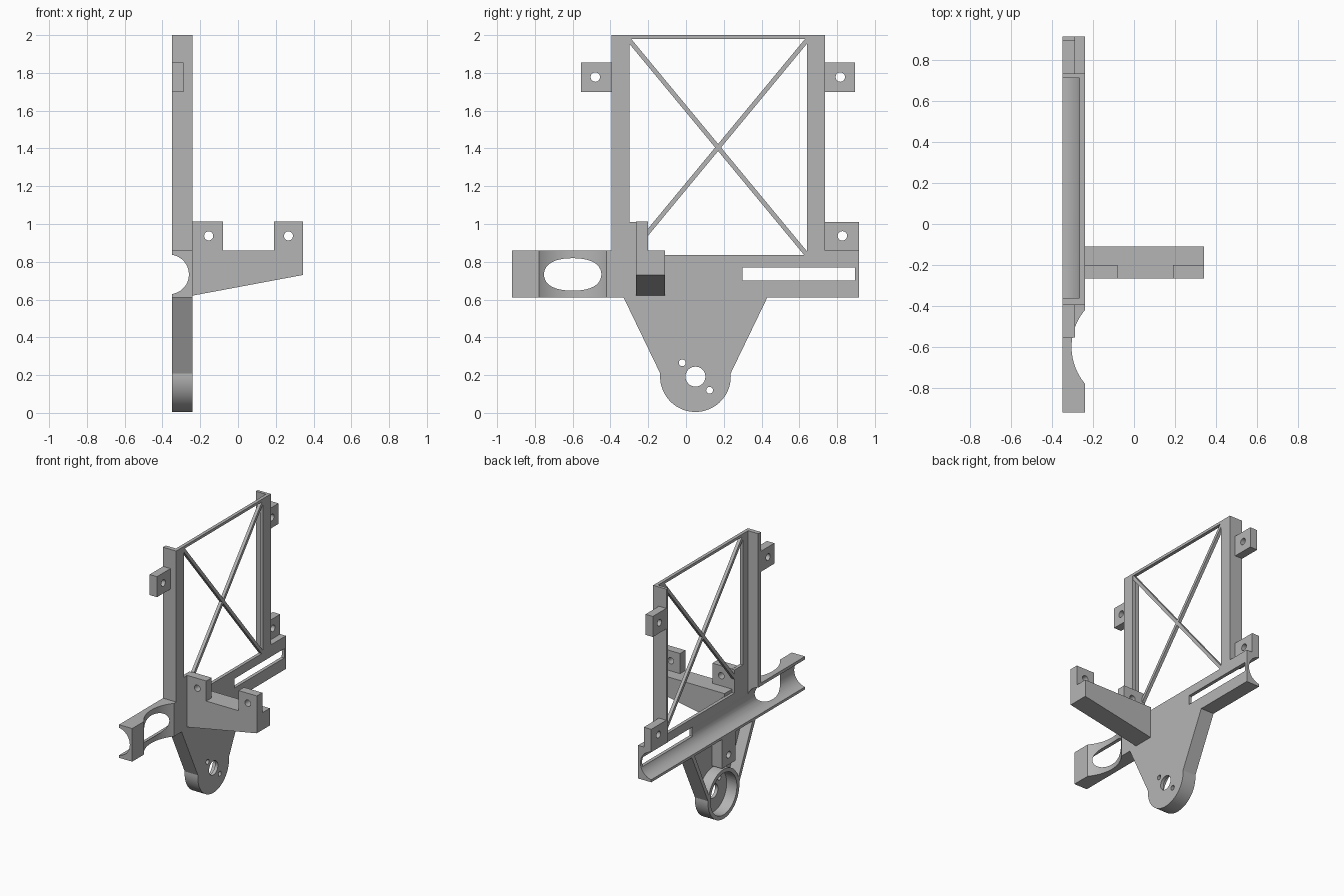
import bpy, bmesh, math
from mathutils import Vector

if "Cube" in bpy.data.objects:
    bpy.data.objects.remove(bpy.data.objects["Cube"], do_unlink=True)

grey = bpy.data.materials.new("plain_grey")
grey.use_nodes = True
GREY = (0.46, 0.46, 0.46, 1)
grey.diffuse_color = GREY
grey.node_tree.nodes["Principled BSDF"].inputs["Base Color"].default_value = GREY

BACK, WEB, FACE = -0.35, -0.265, -0.24   # depth planes along x
CUT = -0.5                               # start of pockets cut from behind


def prism(name, pts, lo, hi, axis="x"):
    """Extrude a 2D outline along an axis (x: y,z  y: x,z  z: x,y)."""
    place = {"x": lambda a, b, t: (t, a, b),
             "y": lambda a, b, t: (a, t, b),
             "z": lambda a, b, t: (a, b, t)}[axis]
    bm = bmesh.new()
    low = [bm.verts.new(place(a, b, lo)) for a, b in pts]
    high = [bm.verts.new(place(a, b, hi)) for a, b in pts]
    bm.faces.new(low)
    bm.faces.new(high)
    n = len(pts)
    for i in range(n):
        j = (i + 1) % n
        bm.faces.new((low[i], low[j], high[j], high[i]))
    bmesh.ops.recalc_face_normals(bm, faces=bm.faces[:])
    mesh = bpy.data.meshes.new(name)
    bm.to_mesh(mesh)
    bm.free()
    mesh.materials.append(grey)
    ob = bpy.data.objects.new(name, mesh)
    bpy.context.collection.objects.link(ob)
    return ob


def rect(a0, a1, b0, b1):
    return [(a0, b0), (a1, b0), (a1, b1), (a0, b1)]


def arc(a, b, r, start=0, end=360, n=48):
    full = end - start == 360
    steps = n if full else n + 1
    angles = [math.radians(start + (end - start) * i / n) for i in range(steps)]
    return [(a + r * math.cos(t), b + r * math.sin(t)) for t in angles]


def activate(ob):
    bpy.ops.object.select_all(action="DESELECT")
    ob.select_set(True)
    bpy.context.view_layer.objects.active = ob


def cut(ob, *args):
    tool = prism("cutter", *args)
    tool.hide_render = True
    mod = ob.modifiers.new("cut", "BOOLEAN")
    mod.operation, mod.solver, mod.object = "DIFFERENCE", "EXACT", tool
    activate(ob)
    bpy.ops.object.modifier_apply(modifier=mod.name)
    bpy.data.objects.remove(tool, do_unlink=True)


def smooth(ob):
    activate(ob)
    bpy.ops.object.shade_smooth_by_angle(angle=math.radians(25))


# Main frame silhouette: posts, cross bar and tapered foot
CY, CZ = 0.05, 0.192
outline = [(-0.395, 2), (-0.395, 0.86), (-0.92, 0.86), (-0.92, 0.61), (-0.33, 0.61)]
outline += arc(CY, CZ, 0.187, 175, 365)
outline += [(0.43, 0.61), (0.915, 0.61), (0.915, 0.86), (0.735, 0.86), (0.735, 2)]
frame = prism("frame", outline, BACK, FACE)

# Window, with a corner left solid behind the bracket
cut(frame, [(-0.3, 1.98), (-0.3, 1.01), (-0.2, 1.01), (-0.2, 0.835),
            (0.64, 0.835), (0.64, 1.98)], CUT, 0)
# Pocket between the posts
cut(frame, rect(-0.362, 0.712, 0.735, 2.2), CUT, WEB)
# Pocket in the foot
cut(frame, [(-0.295, 0.61)] + arc(CY, CZ, 0.157, 175, 365) + [(0.395, 0.61)], CUT, WEB)
# Round channel along the bar
cut(frame, arc(-0.365, 0.733, 0.105), -1.2, 1.2, "y")
# Scooped relief on the bar arm
cut(frame, arc(-0.025, -0.6, 0.28, n=96), 0.5, 0.9, "z")
# Slot in the bar
cut(frame, rect(0.3, 0.895, 0.7, 0.77), CUT, 0)
# Shaft hole and two screw holes
for y, z, r in [(CY, CZ, 0.053), (-0.02, 0.265, 0.018), (0.125, 0.12, 0.018)]:
    cut(frame, arc(y, z, r, 0, 360, 24), CUT, 0)
smooth(frame)

# Ring of the round cup at the foot
ring = prism("cup_ring", arc(CY, CZ, 0.186), BACK, WEB)
cut(ring, arc(CY, CZ, 0.157), CUT, 0)
smooth(ring)

# Crossed braces in the window
for name, a, b in [("brace_rising", (-0.31, 0.825), (0.65, 1.985)),
                   ("brace_falling", (-0.31, 1.985), (0.65, 0.825))]:
    a, b = Vector(a), Vector(b)
    d = (b - a).normalized() * 0.012
    side = Vector((-d.y, d.x))
    prism(name, [a + side, a - side, b - side, b + side], WEB, FACE - 0.001)

# Drilled mounting tabs
for name, y0, y1, z0, z1, hy, hz in [
        ("front_upper_tab", -0.555, -0.39, 1.7, 1.855, -0.48, 1.778),
        ("rear_upper_tab", 0.73, 0.895, 1.7, 1.855, 0.817, 1.778),
        ("rear_lower_tab", 0.73, 0.915, 0.855, 1.01, 0.828, 0.937)]:
    tab = prism(name, rect(y0, y1, z0, z1), BACK, -0.288)
    cut(tab, arc(hy, hz, 0.025, 0, 360, 24), CUT, 0)
    smooth(tab)

# Blind drilled block inside the foot
block = prism("inner_block", rect(-0.09, 0.07, 0.39, 0.615), BACK, WEB + 0.005)
cut(block, arc(-0.01, 0.465, 0.025, 0, 360, 24), CUT, -0.28)
smooth(block)

# Side bracket: wedge arm with two upright ears
prism("bracket_arm", [(FACE - 0.005, 0.62), (0.343, 0.73), (0.343, 0.86), (FACE - 0.005, 0.86)],
      -0.265, -0.11, "y")
for name, x0, x1, hx in [("bracket_inner_ear", FACE - 0.005, -0.08, -0.155),
                         ("bracket_outer_ear", 0.19, 0.343, 0.267)]:
    ear = prism(name, rect(x0, x1, 0.855, 1.012), -0.265, -0.2, "y")
    cut(ear, arc(hx, 0.937, 0.024, 0, 360, 24), -1, 1, "y")
    smooth(ear)
